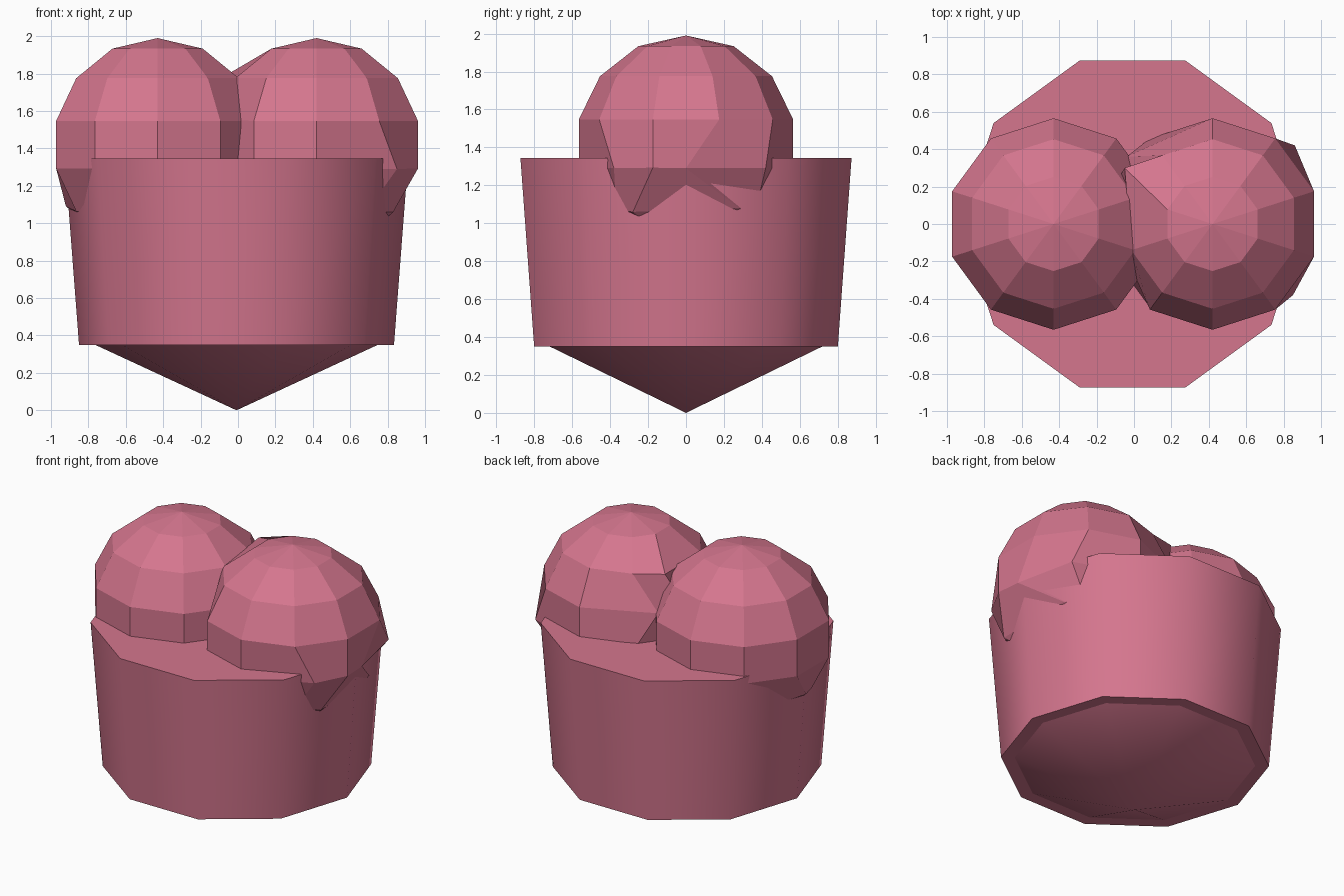
import bpy, bmesh, math
from mathutils import Vector, Matrix

if "Cube" in bpy.data.objects:
    bpy.data.objects.remove(bpy.data.objects["Cube"])

pink = bpy.data.materials.new("pink")
pink.diffuse_color = (0.66, 0.18, 0.27, 1)
pink.use_nodes = True
pink.node_tree.nodes["Principled BSDF"].inputs["Base Color"].default_value = pink.diffuse_color


def finish(name, bm, smooth):
    bmesh.ops.recalc_face_normals(bm, faces=bm.faces)
    for f in bm.faces:
        f.smooth = smooth and len(f.verts) < 10   # caps stay flat
    if smooth:
        for e in bm.edges:                        # keep the rims crisp
            if any(len(f.verts) >= 10 for f in e.link_faces):
                e.smooth = False
    mesh = bpy.data.meshes.new(name)
    bm.to_mesh(mesh)
    bm.free()
    mesh.materials.append(pink)
    ob = bpy.data.objects.new(name, mesh)
    bpy.context.collection.objects.link(ob)


def frustum(name, x, r_low, r_high, z_low, z_high):
    """Ten-sided tapered drum with a corner on +x; r_low = 0 gives a point."""
    bm = bmesh.new()
    def ring(r, z):
        return [bm.verts.new((x + r * math.cos(math.tau * i / 10),
                              r * math.sin(math.tau * i / 10), z)) for i in range(10)]
    top = ring(r_high, z_high)
    low = ring(r_low, z_low) if r_low else [bm.verts.new((x, 0, z_low))]
    for i in range(10):
        j = (i + 1) % 10
        if r_low:
            bm.faces.new((low[i], low[j], top[j], top[i]))
        else:
            bm.faces.new((low[0], top[j], top[i]))
    bm.faces.new(top)
    if r_low:
        bm.faces.new(low[::-1])
    finish(name, bm, True)


def scoop(name, x, pulls):
    """Faceted ball; each pull moves the nearest vertex to the given point."""
    bm = bmesh.new()
    bmesh.ops.create_uvsphere(bm, u_segments=10, v_segments=7, radius=1)
    bm.transform(Matrix.Translation((x, 0, 1.42)) @ Matrix.Diagonal((0.585, 0.58, 0.57, 1)))
    for p in pulls:
        p = Vector(p)
        min(bm.verts, key=lambda v: (v.co - p).length).co = p
    finish(name, bm, False)


# Cup and pointed base
frustum("cup", -0.008, 0.842, 0.918, 0.35, 1.345)
frustum("pointed_base", -0.008, 0, 0.76, 0, 0.352)

# Two slightly uneven scoops, with melted corners over the rim
scoop("left_scoop", -0.43, [(-0.92, 0, 1.09), (-0.80, -0.27, 1.07), (-0.80, 0.27, 1.07)])
scoop("right_scoop", 0.42, [(0.83, -0.28, 1.06), (0.81, 0.28, 1.08), (0.95, 0, 1.29),
                            (0.01, -0.29, 1.55), (-0.04, 0.36, 1.55), (-0.05, 0.30, 1.80),
                            (0.86, 0.42, 1.29), (0.85, -0.38, 1.29)])
